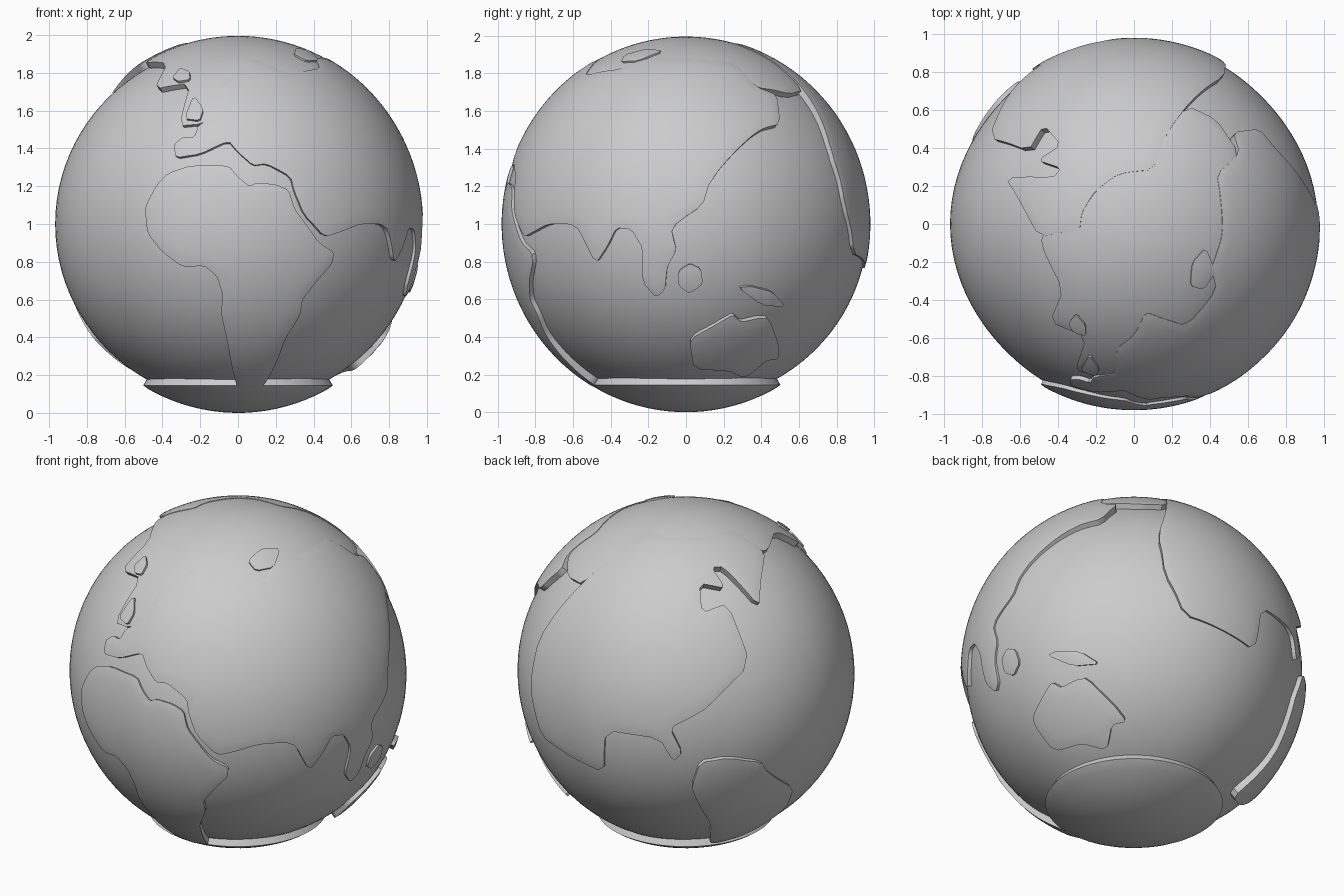
import bpy, bmesh, math
from mathutils import Vector, Matrix
from mathutils.geometry import delaunay_2d_cdt
from mathutils.kdtree import KDTree

cube = bpy.data.objects.get("Cube")
if cube:
    bpy.data.objects.remove(cube, do_unlink=True)

CENTRE = Vector((0, 0, 1))
STEP = 0.02


def ocean_radius(d):
    flat = d.x ** 2 + d.y ** 2
    return 0.95 + 0.018 * (d.x ** 2 - d.y ** 2) ** 2 / max(flat, 0.001)


def land_radius(d):
    return 0.98 + 0.022 * d.z ** 2


def projector(cam, right, up, base=0):
    """Return a function that drops flat points onto the near side of the globe."""
    def drop(*points):
        result = []
        for a, b in points:
            b -= base
            depth = math.sqrt(max(0, 0.96 - a * a - b * b))
            result.append((right * a + up * b + cam * depth).normalized())
        return result
    return drop


X, Y, Z = Matrix.Identity(3)
front = projector(-Y, X, Z, base=1)
side = projector(X, Y, Z, base=1)
top = projector(Z, X, Y)
yaw, tilt = math.radians(32), math.radians(25)
away = Vector((-math.sin(yaw), math.cos(yaw), 0))
back = projector(away * math.cos(tilt) + Z * math.sin(tilt),
                 Vector((-math.cos(yaw), -math.sin(yaw), 0)),
                 Z * math.cos(tilt) - away * math.sin(tilt))


def finish(name, bm):
    mesh = bpy.data.meshes.new(name)
    bm.to_mesh(mesh)
    bm.free()
    obj = bpy.data.objects.new(name, mesh)
    bpy.context.collection.objects.link(obj)
    bpy.ops.object.select_all(action='DESELECT')
    bpy.context.view_layer.objects.active = obj
    obj.select_set(True)
    bpy.ops.object.shade_smooth_by_angle(angle=math.radians(40))
    obj.select_set(False)


def soften(loop, cut=0.16):
    """Round the corners of a closed flat loop and space its points evenly."""
    rounded = []
    for p, q in zip(loop, loop[1:] + loop[:1]):
        rounded += [p.lerp(q, cut), p.lerp(q, 1 - cut)]
    even = []
    for p, q in zip(rounded, rounded[1:] + rounded[:1]):
        n = max(1, round((q - p).length / (STEP * 0.7)))
        even += [p.lerp(q, i / n) for i in range(n)]
    return even


def plate(name, outline, lift=0.0):
    """Raised curved plate with the given outline of directions."""
    c = sum(outline, Vector()).normalized()
    u = c.orthogonal().normalized()
    v = c.cross(u)
    # stereographic map, filled with an even grid
    loop = soften([Vector((d.dot(u), d.dot(v))) / (1 + d.dot(c)) for d in outline])
    count = len(loop)
    tree = KDTree(count)
    for i, p in enumerate(loop):
        tree.insert(p.to_3d(), i)
    tree.balance()
    low = [min(p[k] for p in loop) for k in (0, 1)]
    size = [max(p[k] for p in loop) - low[k] for k in (0, 1)]
    points = list(loop)
    for i in range(int(size[0] / STEP) + 1):
        for j in range(int(size[1] / STEP) + 1):
            p = Vector((low[0] + i * STEP, low[1] + j * STEP))
            if tree.find(p.to_3d())[2] > STEP / 2:
                points.append(p)
    edges = [(i, (i + 1) % count) for i in range(count)]
    flat, _, faces, *_ = delaunay_2d_cdt(points, edges, [], 1, 1e-5)

    bm = bmesh.new()
    made = {}
    for face in faces:
        for i in face:
            if i not in made:
                p = flat[i]
                s = p.length_squared
                d = ((u * p.x + v * p.y) * 2 + c * (1 - s)) / (1 + s)
                made[i] = bm.verts.new(d * (land_radius(d) + lift))
        bm.faces.new([made[i] for i in face])
    # soft shoulder and a wall sunk into the ocean
    rim = [e for e in bm.edges if e.is_boundary]
    for vert in {w for e in rim for w in e.verts}:
        vert.co -= vert.co.normalized() * 0.003
    tops = list(bm.faces)
    wall = bmesh.ops.extrude_edge_only(bm, edges=rim)["geom"]
    for vert in wall:
        if isinstance(vert, bmesh.types.BMVert):
            vert.co = vert.co.normalized() * 0.93
    bmesh.ops.recalc_face_normals(bm, faces=bm.faces)
    if sum(f.normal.dot(f.calc_center_median()) for f in tops) < 0:
        bmesh.ops.reverse_faces(bm, faces=bm.faces)
    bmesh.ops.translate(bm, vec=CENTRE, verts=bm.verts)
    finish(name, bm)


# Ocean ball
bm = bmesh.new()
bmesh.ops.create_uvsphere(bm, u_segments=96, v_segments=48, radius=1)
for vert in bm.verts:
    d = vert.co.normalized()
    vert.co = d * ocean_radius(d) + CENTRE
finish("ocean", bm)

# Southern and northern ice
ring = [math.tau * i / 48 for i in range(48)]
plate("southern_ice", [Vector((math.cos(a) * 0.5, math.sin(a) * 0.5, -0.85)).normalized()
                       for a in ring], lift=-0.002)
plate("northern_ice",
      top((.28, .62), (.43, .55), (.55, .37), (.48, .2), (.49, -.1), (.45, -.32),
          (.28, -.57), (.1, -.55), (0, -.65), (-.05, -.78), (-.2, -.8))
      + front((-.31, 1.52), (-.25, 1.74), (-.44, 1.71), (-.37, 1.84))
      + top((-.49, -.1), (-.45, 0), (-.3, .1), (-.1, .35), (.1, .4)), lift=-0.006)

# Large lands
plate("africa", front(
    (-.49, 1.03), (-.49, 1.1), (-.43, 1.21), (-.37, 1.27), (-.25, 1.31), (-.05, 1.31),
    (0, 1.25), (.06, 1.2), (.1, 1.22), (.2, 1.21), (.27, 1.18), (.3, 1.08), (.36, 1),
    (.43, .9), (.51, .85), (.5, .79), (.42, .7), (.34, .6), (.33, .52), (.25, .4),
    (.2, .27), (.13, .15), (0, .14), (-.02, .2), (-.06, .4), (-.09, .53), (-.08, .62),
    (-.11, .72), (-.18, .78), (-.29, .77), (-.4, .85), (-.48, .95)))

plate("eurasia",
      front((-.33, 1.35), (-.34, 1.42), (-.29, 1.46), (-.23, 1.46), (-.21, 1.52),
            (-.1, 1.58), (-.09, 1.73), (0, 1.79), (.06, 1.865))
      + top((.15, -.49), (.27, -.53), (.43, -.34), (.4, -.23), (.46, -.05), (.45, .13),
            (.43, .26), (.55, .37))
      + side((.48, 1.68), (.5, 1.53), (.39, 1.5), (.13, 1.23), (.09, 1.1), (-.08, .98),
             (-.05, .86), (-.1, .77), (-.11, .65), (-.16, .61), (-.23, .69), (-.23, .87),
             (-.29, .97), (-.37, .98), (-.42, .88), (-.48, .79), (-.57, .97))
      + front((.76, 1), (.65, 1), (.55, .96), (.46, .93), (.35, 1.05), (.3, 1.17),
              (.28, 1.25), (.15, 1.32), (.08, 1.31), (0, 1.38), (-.05, 1.44), (-.2, 1.37)))

plate("north_america",
      top((.28, .62), (.16, .45), (.1, .28), (-.08, .26), (-.2, .17), (-.27, .06),
          (-.28, -.03), (-.49, -.07), (-.6, .13), (-.67, .24), (-.42, .24), (-.38, .29),
          (-.5, .33), (-.38, .41), (-.47, .515), (-.55, .38), (-.76, .45), (-.64, .71))
      + back((.09, -.25), (-.04, -.32), (.03, -.46), (-.02, -.51), (-.1, -.38),
             (-.41, -.34), (-.42, -.58), (-.62, -.49), (-.79, -.38), (-.86, -.11),
             (-.81, .17)))

plate("south_america", back(
    (.08, -.65), (.13, -.51), (.29, -.48), (.47, -.5), (.51, -.56), (.64, -.64),
    (.59, -.75), (.47, -.84), (.36, -.9), (.2, -.95), (.16, -.95), (.18, -.85),
    (.11, -.73)))

plate("australia", side(
    (.02, .37), (.05, .41), (.18, .48), (.25, .52), (.29, .48), (.38, .5), (.44, .5),
    (.49, .36), (.49, .29), (.42, .28), (.31, .19), (.22, .23), (.04, .24)))

# Islands
plate("east_island", side((.02, .79), (.08, .76), (.09, .68), (.02, .63), (-.04, .67),
                          (-.04, .75)))
plate("long_island", side((.28, .66), (.34, .67), (.46, .64), (.53, .56), (.4, .57)))
plate("north_west_island", front((-.34, 1.76), (-.3, 1.81), (-.25, 1.79), (-.25, 1.75),
                                 (-.31, 1.74)), lift=0.01)
plate("west_island", front((-.28, 1.55), (-.23, 1.67), (-.18, 1.6), (-.2, 1.54)), lift=0.01)
plate("arctic_island", top((.29, -.32), (.3, -.2), (.37, -.12), (.42, -.25), (.36, -.34)),
      lift=0.006)
